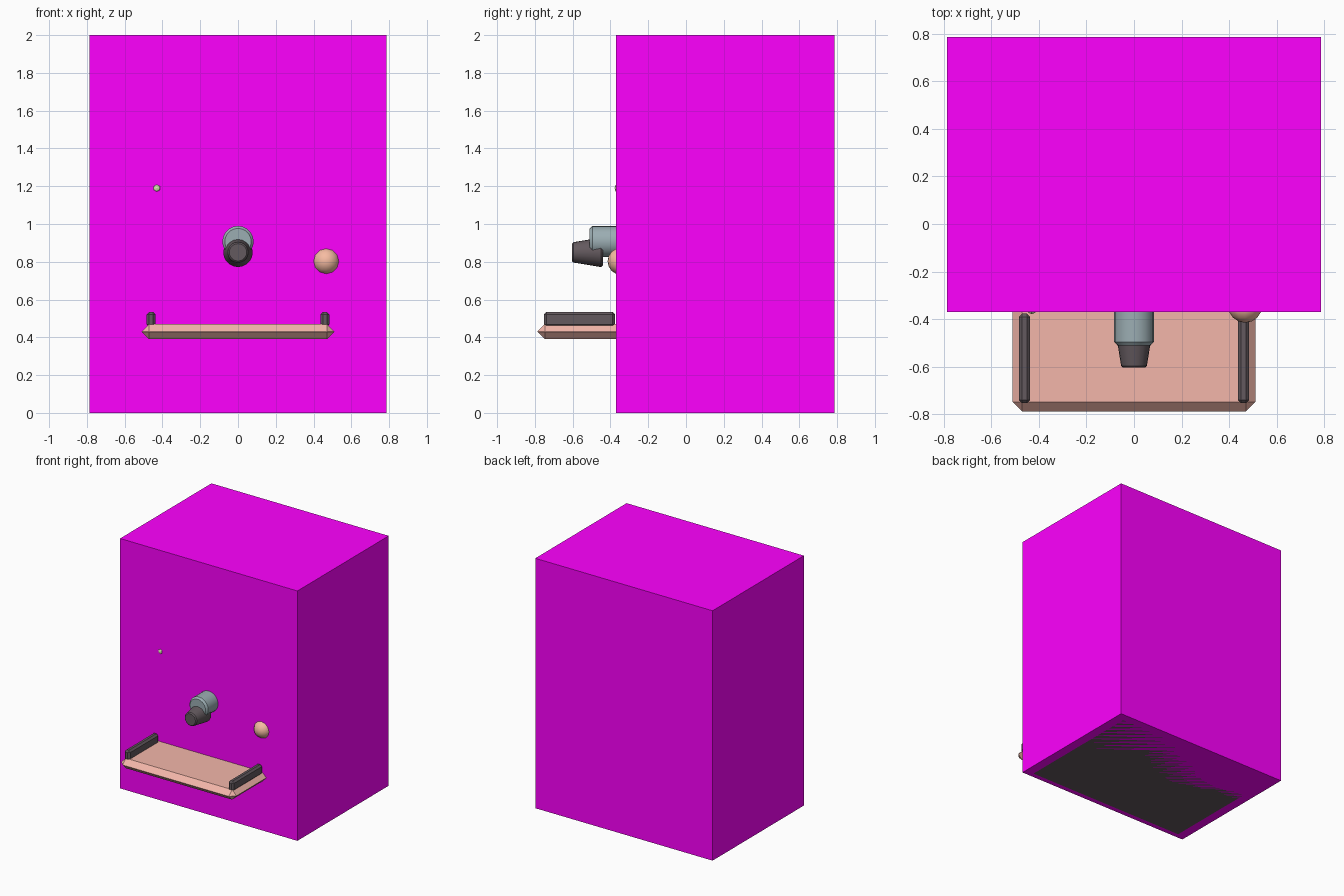
import bpy, bmesh
from math import pi
from mathutils import Matrix

if "Cube" in bpy.data.objects:
    bpy.data.objects.remove(bpy.data.objects["Cube"])


def material(name, rgb):
    m = bpy.data.materials.new(name)
    m.diffuse_color = (*rgb, 1)
    m.use_nodes = True
    m.node_tree.nodes["Principled BSDF"].inputs["Base Color"].default_value = m.diffuse_color
    return m


magenta = material("magenta", (1, 0, 1))
salmon = material("salmon", (0.9, 0.47, 0.4))
peach = material("peach", (0.92, 0.5, 0.36))
dark = material("dark", (0.125, 0.1, 0.112))
steel = material("steel", (0.33, 0.42, 0.45))
lime = material("lime", (0.68, 0.8, 0.42))


def finish(name, bm, mat):
    me = bpy.data.meshes.new(name)
    bmesh.ops.recalc_face_normals(bm, faces=bm.faces)
    bm.to_mesh(me)
    bm.free()
    me.materials.append(mat)
    ob = bpy.data.objects.new(name, me)
    bpy.context.collection.objects.link(ob)
    return ob


def box(name, lo, hi, mat, bevel=0):
    bm = bmesh.new()
    bmesh.ops.create_cube(bm, size=1)
    for v in bm.verts:
        v.co = [a + (b - a) * (c + 0.5) for a, b, c in zip(lo, hi, v.co)]
    if bevel:
        bmesh.ops.bevel(bm, geom=bm.edges[:], offset=bevel, segments=1, affect='EDGES')
    return finish(name, bm, mat)


def smooth(ob):
    bpy.ops.object.select_all(action='DESELECT')
    ob.select_set(True)
    bpy.context.view_layer.objects.active = ob
    bpy.ops.object.shade_smooth_by_angle(angle=0.5)


def turned(name, profile, z, mat, sides=20):
    """Revolve (y, radius) points about an axis along y at height z."""
    bm = bmesh.new()
    rings = []
    for y, r in profile:
        ring = bmesh.ops.create_circle(
            bm, segments=sides, radius=r,
            matrix=Matrix.Translation((0, y, z)) @ Matrix.Rotation(pi / 2, 4, 'X'))
        rings.append(ring["verts"])
    for a, b in zip(rings, rings[1:]):
        for i in range(sides):
            j = (i + 1) % sides
            bm.faces.new((a[i], a[j], b[j], b[i]))
    bm.faces.new(rings[0])
    bm.faces.new(rings[-1])
    smooth(finish(name, bm, mat))


# Cabinet and the dark plinth flush with its underside
box("cabinet", (-0.785, -0.37, 0), (0.785, 0.785, 2), magenta)
box("plinth", (-0.71, -0.33, 0), (0.71, 0.72, 0.1), dark)

# Shelf with chamfered rim and a rail at each end
box("shelf", (-0.51, -0.787, 0.39), (0.51, -0.25, 0.47), salmon, 0.0395)
for side, x in (("left", -0.46), ("right", 0.46)):
    box(side + "_rail", (x - 0.024, -0.753, 0.455), (x + 0.024, -0.376, 0.535), dark, 0.014)

# Spout: steel barrel with a tapered dark nozzle beneath it
turned("barrel", [(-0.51, 0.07), (-0.495, 0.083), (-0.27, 0.083), (-0.255, 0.07)], 0.907, steel)
turned("nozzle", [(-0.604, 0.046), (-0.596, 0.054), (-0.45, 0.078), (-0.44, 0.07)], 0.85, dark)

# Round knob
bm = bmesh.new()
bmesh.ops.create_uvsphere(bm, u_segments=12, v_segments=8, radius=0.072,
                          matrix=Matrix.Translation((0.467, -0.343, 0.803)) @ Matrix.Rotation(pi / 2, 4, 'X'))
smooth(finish("knob", bm, peach))

# Indicator light
bm = bmesh.new()
bmesh.ops.create_uvsphere(bm, u_segments=6, v_segments=6, radius=0.03,
                          matrix=Matrix.Translation((-0.43, -0.348, 1.19)) @ Matrix.Rotation(pi / 2, 4, 'X'))
finish("indicator_light", bm, lime)
